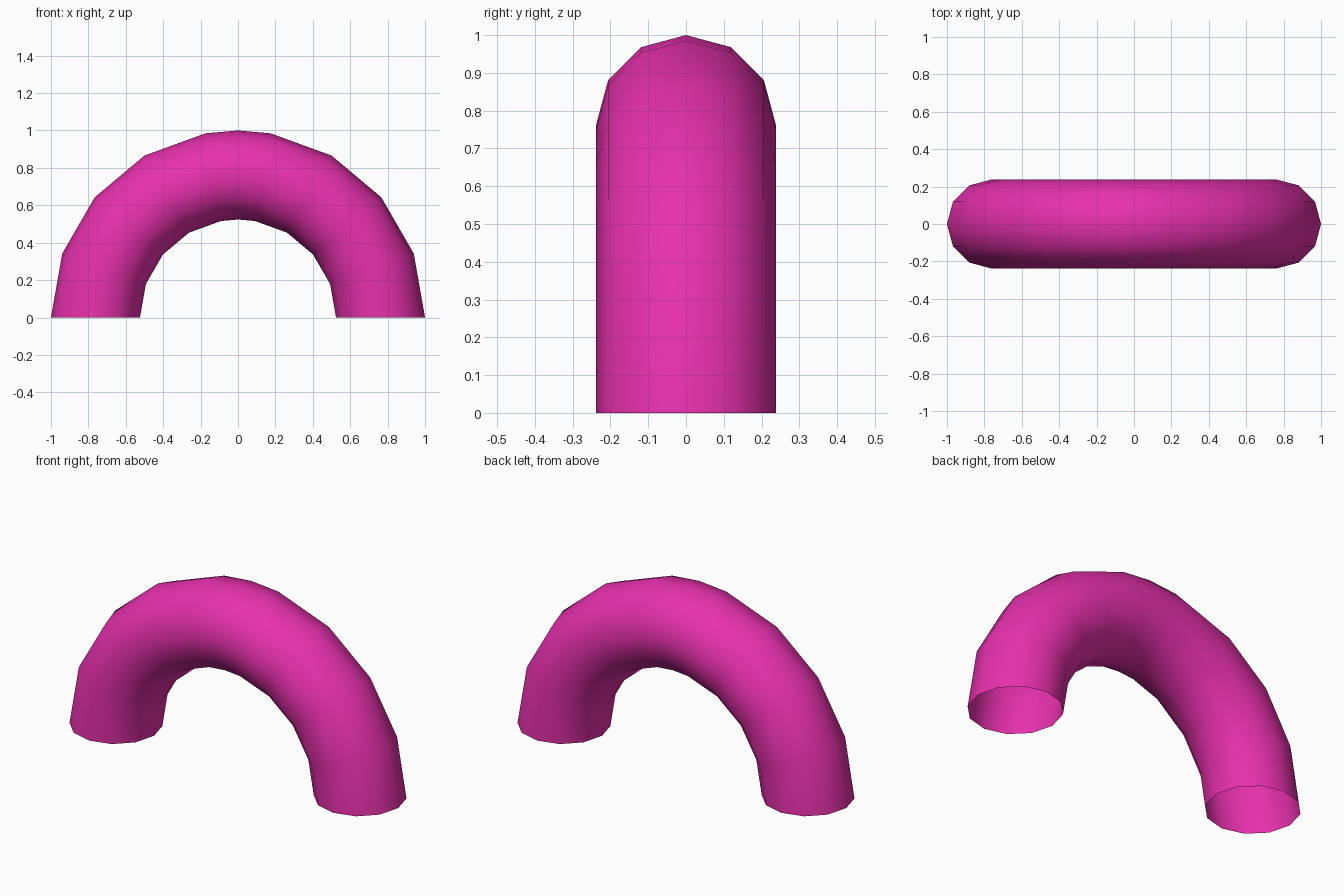
import bpy, bmesh
from math import sin, cos, radians, tau

if "Cube" in bpy.data.objects:
    bpy.data.objects.remove(bpy.data.objects["Cube"])

BEND_RADIUS = 0.762
TUBE_RADIUS = 0.238
SIDES = 12

# Ring angles along the half circle, with an extra ring at the crown
angles = [0, 20, 40, 60, 80, 90, 100, 120, 140, 160, 180]

# Open-ended tube swept along the arch
bm = bmesh.new()
rings = []
for deg in angles:
    a = radians(deg)
    ring = []
    for i in range(SIDES):
        t = tau * i / SIDES
        r = BEND_RADIUS + TUBE_RADIUS * cos(t)
        ring.append(bm.verts.new((r * cos(a), TUBE_RADIUS * sin(t), r * sin(a))))
    rings.append(ring)
for r0, r1 in zip(rings, rings[1:]):
    for i in range(SIDES):
        j = (i + 1) % SIDES
        bm.faces.new((r0[i], r0[j], r1[j], r1[i])).smooth = True

# Point the faces outward
bm.normal_update()
outer = min(bm.faces, key=lambda f: -f.calc_center_median().length)
if outer.normal.dot(outer.calc_center_median()) < 0:
    bmesh.ops.reverse_faces(bm, faces=bm.faces[:])

mesh = bpy.data.meshes.new("arched_tube")
bm.to_mesh(mesh)
bm.free()
tube = bpy.data.objects.new("arched_tube", mesh)
bpy.context.collection.objects.link(tube)

# Pink material
pink = bpy.data.materials.new("pink")
pink.diffuse_color = (0.8, 0.03, 0.42, 1)
pink.use_nodes = True
pink.node_tree.nodes["Principled BSDF"].inputs["Base Color"].default_value = pink.diffuse_color
mesh.materials.append(pink)
